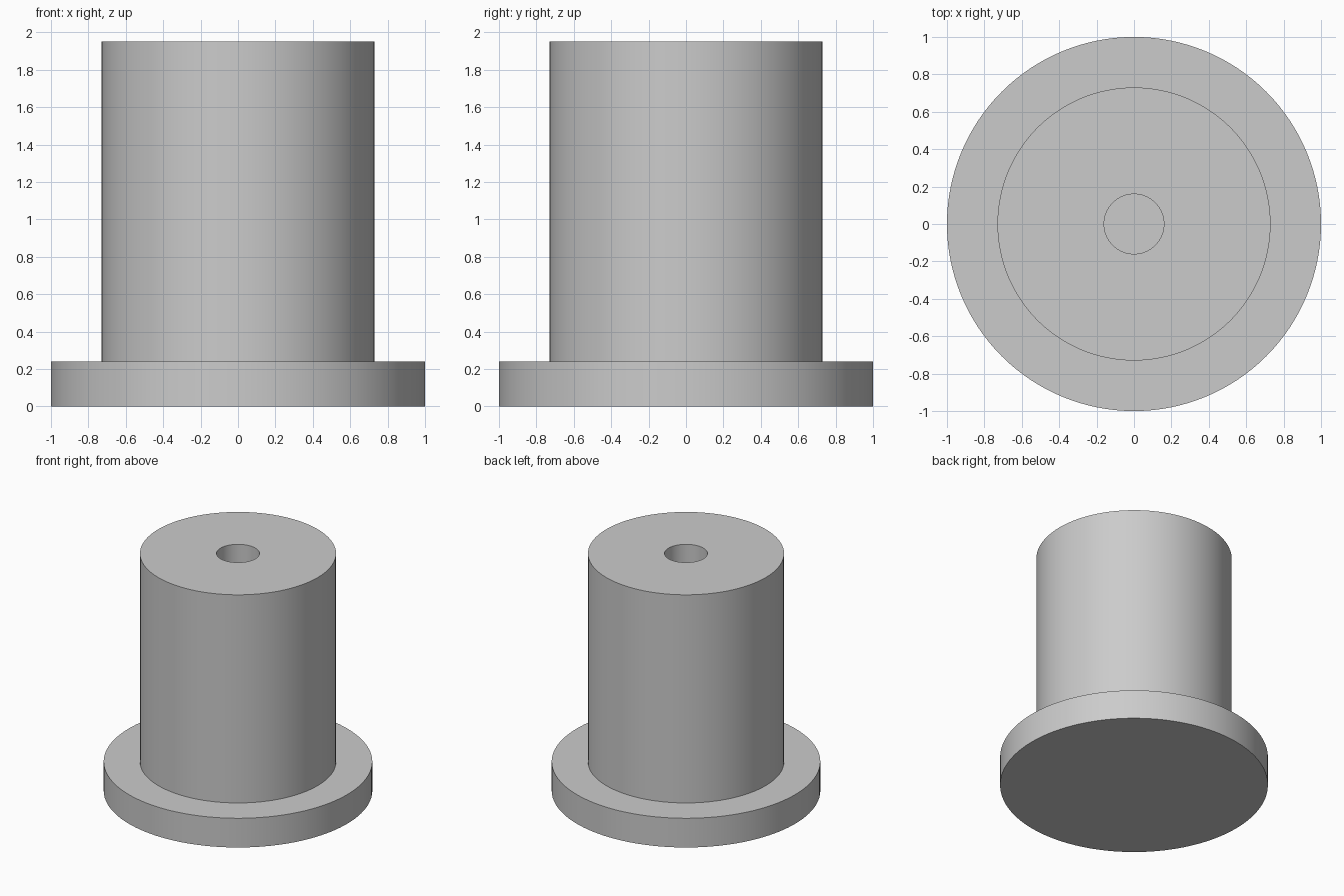
import bpy
import bmesh
import math

cube = bpy.data.objects.get("Cube")
if cube:
    bpy.data.objects.remove(cube, do_unlink=True)

SEGMENTS = 128
FLANGE_R, BODY_R, BORE_R = 1.0, 0.73, 0.16
FLANGE_TOP, BODY_TOP, BORE_FLOOR = 0.24, 1.95, 0.24

# Plain grey material
grey = bpy.data.materials.new("plain_grey")
grey.use_nodes = True
colour = (0.6, 0.6, 0.6, 1)
grey.diffuse_color = colour
grey.node_tree.nodes["Principled BSDF"].inputs["Base Color"].default_value = colour


def lathe(name, profile):
    """Spin a (radius, height) profile around z."""
    bm = bmesh.new()
    verts = [bm.verts.new((r, 0, z)) for r, z in profile]
    edges = [bm.edges.new(pair) for pair in zip(verts, verts[1:])]
    bmesh.ops.spin(bm, geom=verts + edges, cent=(0, 0, 0), axis=(0, 0, 1),
                   angle=math.tau, steps=SEGMENTS, use_duplicate=False)
    bmesh.ops.remove_doubles(bm, verts=bm.verts, dist=1e-4)
    bmesh.ops.recalc_face_normals(bm, faces=bm.faces)
    mesh = bpy.data.meshes.new(name)
    bm.to_mesh(mesh)
    bm.free()
    mesh.materials.append(grey)
    obj = bpy.data.objects.new(name, mesh)
    bpy.context.collection.objects.link(obj)
    bpy.ops.object.select_all(action="DESELECT")
    obj.select_set(True)
    bpy.context.view_layer.objects.active = obj
    bpy.ops.object.shade_smooth_by_angle(angle=math.radians(30))
    return obj


# Flanged bushing: solid base, round body and blind centre bore
lathe("flanged_bushing", [
    (0, 0), (FLANGE_R, 0), (FLANGE_R, FLANGE_TOP),
    (BODY_R, FLANGE_TOP), (BODY_R, BODY_TOP),
    (BORE_R, BODY_TOP), (BORE_R, BORE_FLOOR), (0, BORE_FLOOR),
])
